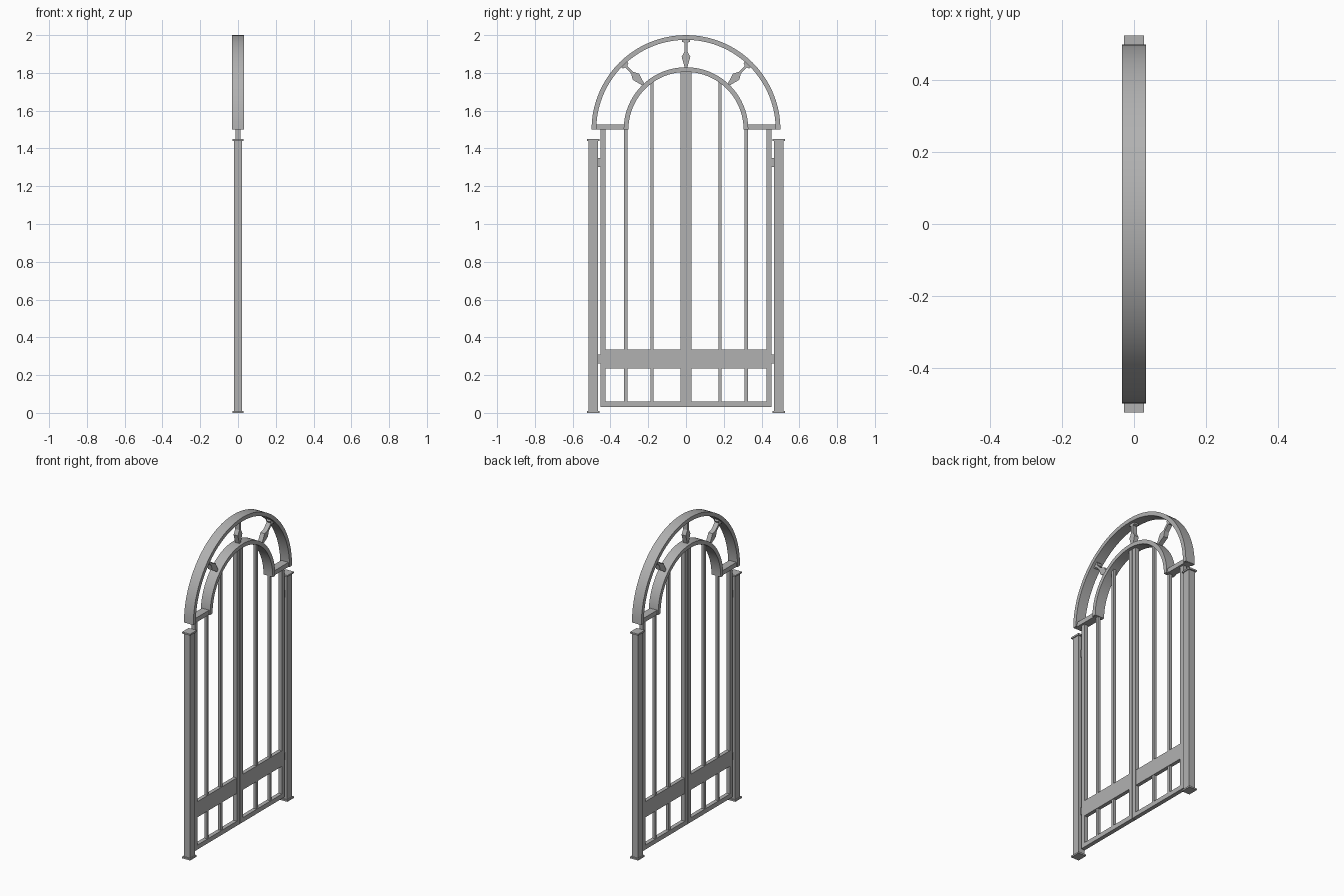
import bpy, bmesh, math
from mathutils import Matrix

if "Cube" in bpy.data.objects:
    bpy.data.objects.remove(bpy.data.objects["Cube"])

ARCH_Z = 1.5

# Dark grey metal
metal = bpy.data.materials.new("dark_metal")
metal.diffuse_color = (0.44, 0.44, 0.44, 1)
metal.use_nodes = True
metal.node_tree.nodes["Principled BSDF"].inputs["Base Color"].default_value = metal.diffuse_color


def finish(name, bm, smooth=False):
    bmesh.ops.recalc_face_normals(bm, faces=bm.faces)
    mesh = bpy.data.meshes.new(name)
    bm.to_mesh(mesh)
    bm.free()
    mesh.materials.append(metal)
    ob = bpy.data.objects.new(name, mesh)
    bpy.context.collection.objects.link(ob)
    if smooth:
        bpy.ops.object.select_all(action='DESELECT')
        ob.select_set(True)
        bpy.context.view_layer.objects.active = ob
        bpy.ops.object.shade_smooth_by_angle(angle=math.radians(30))
    return ob


def box(name, hx, y0, y1, z0, z1):
    """Box centred on x = 0 spanning the given y and z ranges."""
    bm = bmesh.new()
    m = Matrix.Translation((0, (y0 + y1) / 2, (z0 + z1) / 2)) @ \
        Matrix.Diagonal((2 * hx, abs(y1 - y0), z1 - z0, 1))
    bmesh.ops.create_cube(bm, size=1, matrix=m)
    return finish(name, bm)


def arch(name, r_in, r_out, hx, segs=40):
    """Half ring with rectangular section, in the yz plane."""
    bm = bmesh.new()
    rings = []
    for i in range(segs + 1):
        a = math.pi * i / segs
        rings.append([bm.verts.new((x, r * math.cos(a), ARCH_Z + r * math.sin(a)))
                      for x, r in ((-hx, r_in), (hx, r_in), (hx, r_out), (-hx, r_out))])
    for p, q in zip(rings, rings[1:]):
        for k in range(4):
            bm.faces.new((p[k], p[(k + 1) % 4], q[(k + 1) % 4], q[k]))
    bm.faces.new(rings[0])
    bm.faces.new(rings[-1])
    return finish(name, bm, smooth=True)


def finial(name, angle, hx=0.015):
    """Flat plate with collar, rod and diamond along a radial line of the arch."""
    profile = [(0.480, 0.020), (0.464, 0.020), (0.460, 0.007), (0.415, 0.007),
               (0.385, 0.023), (0.325, 0.006)]
    bm = bmesh.new()
    outline = [(r, z) for z, r in profile] + [(-r, z) for z, r in reversed(profile)]
    face = bm.faces.new([bm.verts.new((-hx, y, z)) for y, z in outline])
    ext = bmesh.ops.extrude_face_region(bm, geom=[face], use_keep_orig=True)
    bmesh.ops.translate(bm, vec=(2 * hx, 0, 0),
                        verts=[v for v in ext["geom"] if isinstance(v, bmesh.types.BMVert)])
    bm.transform(Matrix.Translation((0, 0, ARCH_Z)) @ Matrix.Rotation(angle, 4, 'X'))
    return finish(name, bm)


# Arched top
arch("outer_arch", 0.475, 0.5, 0.033)
arch("inner_arch", 0.305, 0.33, 0.033)
for deg in (-43.5, 0, 43.5):
    finial("arch_finial", math.radians(deg))

for s, side in ((-1, "left"), (1, "right")):
    # Arch foot joining both rings
    box(side + "_arch_foot", 0.025, s * 0.31, s * 0.495, 1.499, 1.528)

    # Post with base and cap plates
    box(side + "_post", 0.022, s * 0.467, s * 0.516, 0.008, 1.442)
    box(side + "_post_base", 0.028, s * 0.459, s * 0.525, 0, 0.01)
    box(side + "_post_cap", 0.028, s * 0.459, s * 0.525, 1.44, 1.45)

    # Hinges
    for z in (0.285, 1.325):
        box(side + "_hinge", 0.006, s * 0.445, s * 0.47, z - 0.024, z + 0.024)

    # Gate leaf frame
    box(side + "_outer_stile", 0.013, s * 0.426, s * 0.453, 0.03, 1.505)
    box(side + "_inner_stile", 0.013, s * 0.001, s * 0.03, 0.03, 1.815)
    box(side + "_bottom_rail", 0.013, s * 0.02, s * 0.44, 0.03, 0.059)
    box(side + "_panel", 0.012, s * 0.02, s * 0.44, 0.236, 0.336)

    # Upright bars reaching up into the inner arch
    for y in (0.18, 0.319):
        top = ARCH_Z + math.sqrt(max(0.315 ** 2 - y ** 2, 0.0001))
        box(side + "_bar", 0.009, s * (y - 0.0085), s * (y + 0.0085), 0.05, top)
